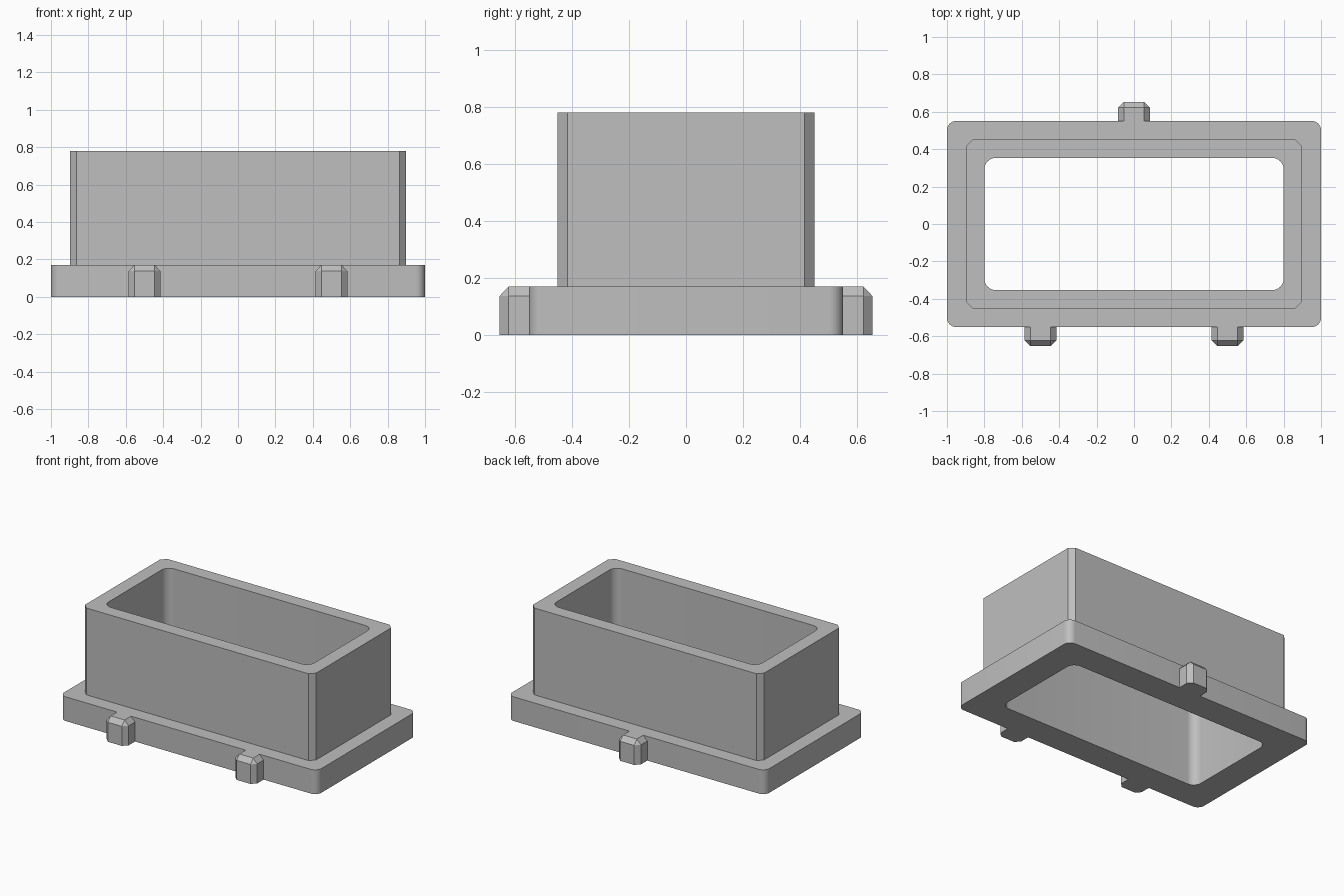
import bpy, bmesh, math

if "Cube" in bpy.data.objects:
    bpy.data.objects.remove(bpy.data.objects["Cube"])

grey = bpy.data.materials.new("plain_grey")
grey.diffuse_color = (0.52, 0.52, 0.52, 1)
grey.use_nodes = True
grey.node_tree.nodes["Principled BSDF"].inputs["Base Color"].default_value = grey.diffuse_color
STEPS = 8


def outline(hx, hy, r, flat=False):
    """Rectangle outline with rounded or flat-cut corners."""
    pts = []
    for i, (sx, sy) in enumerate([(1, 1), (-1, 1), (-1, -1), (1, -1)]):
        for k in range(STEPS + 1):
            t = k / STEPS
            a = t * math.pi / 2
            c, s = (1 - t, t) if flat else (math.cos(a), math.sin(a))
            if i % 2:
                c, s = s, c
            pts.append((sx * (hx - r + r * c), sy * (hy - r + r * s)))
    return pts


def finish(bm, name):
    bmesh.ops.recalc_face_normals(bm, faces=bm.faces)
    mesh = bpy.data.meshes.new(name)
    bm.to_mesh(mesh)
    bm.free()
    mesh.materials.append(grey)
    ob = bpy.data.objects.new(name, mesh)
    bpy.context.collection.objects.link(ob)
    return ob


# Flanged frame: closed chain of outlines, flange -> wall -> opening
BASE_Z, TOP_Z = 0.17, 0.78
flange = outline(1.0, 0.551, 0.05)
wall = outline(0.898, 0.451, 0.035, flat=True)
opening = outline(0.80, 0.353, 0.06)
chain = [(flange, 0), (flange, BASE_Z), (wall, BASE_Z),
         (wall, TOP_Z), (opening, TOP_Z), (opening, 0)]
bm = bmesh.new()
rings = [[bm.verts.new((x, y, z)) for x, y in pts] for pts, z in chain]
n = len(flange)
for a, b in zip(rings, rings[1:] + rings[:1]):
    for i in range(n):
        j = (i + 1) % n
        bm.faces.new((a[i], a[j], b[j], b[i]))
frame = finish(bm, "flanged_frame")
bpy.context.view_layer.objects.active = frame
frame.select_set(True)
bpy.ops.object.shade_smooth_by_angle(angle=math.radians(30))


def tab(name, x, side):
    """Locating tab with cut corners and a bevelled top."""
    w, wt, y0, y1, y2, zb = 0.085, 0.054, 0.54, 0.622, 0.653, 0.137
    low = [(-w, y0), (-w, y1), (-wt, y2), (wt, y2), (w, y1), (w, y0)]
    top = [(-wt, y0), (-wt, y1), (wt, y1), (wt, y0)]
    bm = bmesh.new()
    for pts, z in ((low, 0), (low, zb), (top, BASE_Z)):
        for px, py in pts:
            bm.verts.new((x + px, side * py, z))
    bmesh.ops.convex_hull(bm, input=bm.verts)
    bmesh.ops.dissolve_limit(bm, angle_limit=0.01, verts=bm.verts, edges=bm.edges)
    # Open on the face hidden inside the flange
    hidden = [f for f in bm.faces if all(abs(abs(v.co.y) - y0) < 1e-4 for v in f.verts)]
    edge = {v for f in hidden for v in f.verts}
    bmesh.ops.delete(bm, geom=hidden, context='FACES_ONLY')
    for v in edge:
        v.co.y = side * 0.551
    finish(bm, name)


tab("front_left_tab", -0.5, -1)
tab("front_right_tab", 0.5, -1)
tab("back_tab", 0.0, 1)
